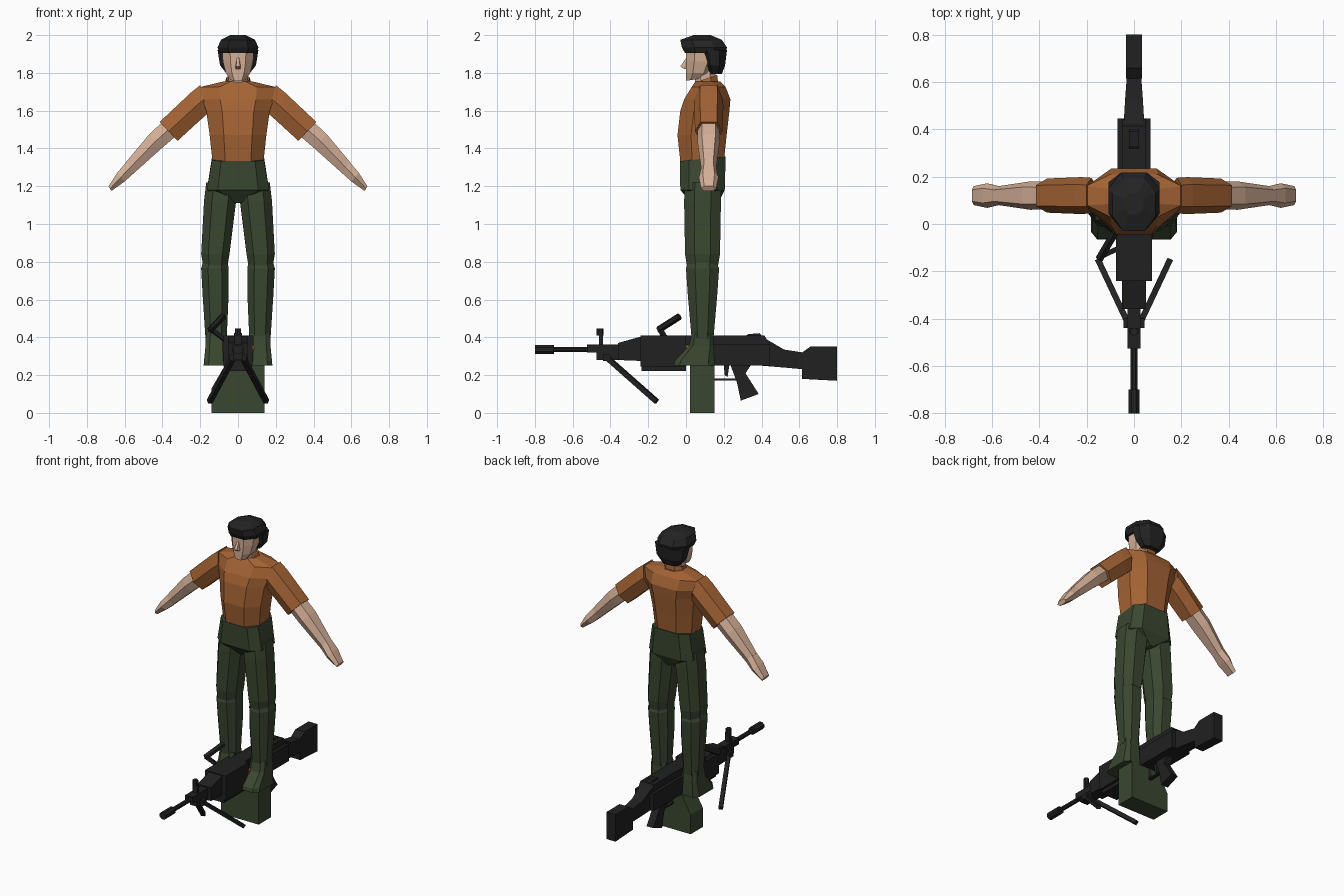
import bpy, bmesh, math
from mathutils import Vector


def material(name, rgb):
    m = bpy.data.materials.new(name)
    m.diffuse_color = (*rgb, 1)
    return m


ORANGE = material("orange_brown_cloth", (0.37, 0.125, 0.034))
GREEN = material("dark_green_cloth", (0.042, 0.062, 0.030))
SKIN = material("skin", (0.66, 0.43, 0.31))
BLACK = material("hair_black", (0.017, 0.017, 0.018))
METAL = material("gun_black", (0.015, 0.015, 0.016))
BRASS = material("brass", (0.42, 0.16, 0.04))


def loft(name, rings, mat, mirror=False):
    """Skin a list of equal-length point rings and cap both ends."""
    bm = bmesh.new()
    vs = [[bm.verts.new(p) for p in r] for r in rings]
    n = len(vs[0])
    for a, b in zip(vs, vs[1:]):
        for i in range(n):
            bm.faces.new((a[i], a[(i + 1) % n], b[(i + 1) % n], b[i]))
    bm.faces.new(vs[0])
    bm.faces.new(vs[-1])
    bmesh.ops.recalc_face_normals(bm, faces=bm.faces)
    me = bpy.data.meshes.new(name)
    bm.to_mesh(me)
    bm.free()
    me.materials.append(mat)
    ob = bpy.data.objects.new(name, me)
    bpy.context.collection.objects.link(ob)
    if mirror:
        ob.modifiers.new("mirror", 'MIRROR').use_mirror_merge = False
    return ob


def octa(z, x0, x1, y0, y1, tilt=0.0, a=0.5, b=0.45):
    """Horizontal chamfered ring filling the given bounds."""
    cx, cy, hx, hy = (x0 + x1) / 2, (y0 + y1) / 2, (x1 - x0) / 2, (y1 - y0) / 2
    pts = [(1, -b), (1, b), (a, 1), (-a, 1), (-1, b), (-1, -b), (-a, -1), (a, -1)]
    return [(cx + hx * u, cy + hy * v, z + tilt * hy * v) for u, v in pts]


def stack(name, rows, mat, mirror=False, **k):
    return loft(name, [octa(*r, **k) for r in rows], mat, mirror)


def sym(z, hx, y0, y1, tilt=0.0):
    return (z, -hx, hx, y0, y1, tilt)


def limb(name, rows, mat):
    """Arm part from rows of top point, bottom point (x, z) and half depth."""
    rings = []
    for tx, tz, bx, bz, h in rows:
        c = Vector(((tx + bx) / 2, 0.12, (tz + bz) / 2))
        u, v = Vector(((tx - bx) / 2, 0, (tz - bz) / 2)), Vector((0, h, 0))
        rings.append([c + v * p + u * q for p, q in
                      [(1, 0), (.6, 1), (-.6, 1), (-1, 0), (-.6, -1), (.6, -1)]])
    return loft(name, rings, mat, True)


def prism(name, prof, x0, x1, mat=METAL):
    """Side profile of (y, z) points extruded across x."""
    return loft(name, [[(x, y, z) for y, z in prof] for x in (x0, x1)], mat)


def box(name, hx, y0, y1, z0, z1, mat=METAL):
    return prism(name, [(y0, z0), (y1, z0), (y1, z1), (y0, z1)], -hx, hx, mat)


def rod(name, p, q, r, n=4, mirror=False, mat=METAL):
    p, q = Vector(p), Vector(q)
    rot = (q - p).to_track_quat('Z', 'Y')
    ring = [rot @ Vector((r * math.cos(t), r * math.sin(t), 0))
            for t in [math.tau * (i + .5) / n for i in range(n)]]
    return loft(name, [[e + v for v in ring] for e in (p, q)], mat, mirror)


# Shirt, collar and sleeves
stack("shirt", [sym(1.33, .135, -.03, .20), sym(1.47, .15, -.045, .215),
                sym(1.60, .168, -.03, .23), sym(1.66, .19, -.01, .235),
                sym(1.725, .20, .03, .21), sym(1.755, .075, .05, .18)], ORANGE)
stack("collar", [sym(1.735, .072, .035, .17, .2), sym(1.77, .06, .05, .165, .35)], ORANGE)
limb("sleeve", [(-.20, 1.735, -.16, 1.585, .075), (-.25, 1.695, -.20, 1.55, .078),
                (-.415, 1.54, -.32, 1.44, .072)], ORANGE)

# Bare forearms and hands
limb("forearm", [(-.395, 1.545, -.335, 1.46, .058), (-.47, 1.475, -.405, 1.40, .060),
                 (-.595, 1.325, -.55, 1.27, .040)], SKIN)
limb("hand", [(-.59, 1.33, -.55, 1.27, .040), (-.64, 1.27, -.60, 1.225, .052),
              (-.685, 1.20, -.67, 1.175, .040)], SKIN)

# Neck, head and nose
stack("neck", [sym(1.72, .05, .05, .16), sym(1.83, .05, .045, .155)], SKIN)
stack("head", [sym(1.765, .04, .0, .09, .15), sym(1.80, .065, .0, .13),
               sym(1.86, .08, .0, .16), sym(1.935, .085, .0, .17)], SKIN)
loft("nose", [[(-.006, .005, 1.885), (.006, .005, 1.885), (.006, .02, 1.885), (-.006, .02, 1.885)],
              [(-.010, -.030, 1.835), (.010, -.030, 1.835), (.018, .02, 1.83), (-.018, .02, 1.83)],
              [(-.010, -.012, 1.822), (.010, -.012, 1.822), (.016, .02, 1.82), (-.016, .02, 1.82)]], SKIN)

# Hair: cap on top, shell down the back and sides
stack("hair_cap", [sym(1.905, .098, -.005, .21), sym(1.935, .108, -.022, .217),
                   sym(1.975, .09, -.03, .19), sym(2.0, .04, .04, .13)], BLACK)
stack("hair_back", [sym(1.795, .06, .12, .19), sym(1.84, .095, .10, .207),
                    sym(1.92, .108, .07, .217)], BLACK)

# Trousers: hips, thighs, calves
stack("hips", [sym(1.11, .02, .03, .17), sym(1.18, .165, -.03, .205),
               sym(1.345, .138, -.033, .21, .1)], GREEN, a=.65, b=.6)
stack("thigh", [(1.22, -.168, -.005, -.005, .185), (1.12, -.18, -.01, -.01, .185),
                (.84, -.195, -.045, -.005, .18), (.78, -.185, -.055, .005, .17)], GREEN, True)
stack("calf", [(.80, -.185, -.055, .01, .16), (.765, -.195, -.05, .0, .175),
               (.62, -.187, -.05, .01, .165), (.39, -.172, -.06, .03, .145)], GREEN, True)

# Shoes
stack("shoe", [(.25, -.182, -.05, -.065, .15), (.275, -.18, -.053, -.06, .15),
               (.355, -.172, -.06, .015, .148), (.42, -.17, -.062, .032, .143)],
      GREEN, True, a=.6, b=.7)

# Ammunition box with one sloped upper corner
loft("ammo_box", [[(x, y, z) for x, z in [(-.14, 0), (.14, 0), (.14, .25), (-.07, .25), (-.14, .13)]]
                  for y in (.02, .15)], GREEN)
prism("ammo_belt", [(.0, .27), (.05, .27), (.05, .36), (.0, .36)], .07, .085, BRASS)

# Barrel, muzzle, gas block and front sight
rod("muzzle", (0, -.80, .335), (0, -.70, .335), .026, 8)
rod("barrel", (0, -.71, .335), (0, -.36, .335), .015, 8)
box("gas_block", .028, -.525, -.36, .32, .362)
box("gas_tube", .026, -.475, -.36, .28, .325)
box("bipod_mount", .045, -.44, -.40, .275, .31)
box("front_sight", .018, -.46, -.44, .36, .42)
rod("front_sight_post", (0, -.455, .41), (0, -.455, .447), .018, 6)

# Handguard, receiver and top cover
prism("handguard", [(-.36, .28), (-.235, .275), (-.235, .405), (-.36, .37)], -.05, .05)
box("front_receiver", .077, -.24, .0, .245, .41)
box("receiver_tray", .06, -.235, .0, .222, .25)
box("rear_receiver", .07, -.01, .445, .25, .365)
prism("top_cover", [(-.01, .36), (.445, .36), (.415, .41), (-.01, .41)], -.05, .05)
prism("rear_sight", [(.32, .41), (.40, .41), (.39, .422), (.33, .417)], -.022, .022)

# Stock tapering to the butt
loft("stock", [[(sx * hx, y, z) for sx, z in [(-1, z0), (1, z0), (1, z1), (-1, z1)]]
               for y, hx, z0, z1 in [(.40, .045, .25, .405), (.52, .038, .24, .335),
                                     (.63, .03, .23, .318)]], METAL)
prism("butt", [(.615, .18), (.80, .17), (.80, .352), (.66, .352), (.615, .32)], -.034, .034)

# Grip, trigger and guard
prism("pistol_grip", [(.235, .255), (.345, .255), (.31, .205), (.385, .10), (.29, .065), (.265, .15)][:2]
      + [(.315, .21), (.385, .10), (.29, .065), (.27, .16)], -.025, .025)
prism("trigger", [(.20, .255), (.23, .255), (.22, .19), (.205, .20)], -.008, .008)
box("trigger_guard", .012, .14, .27, .172, .182)
box("guard_front", .012, .14, .15, .172, .255)

# Bipod legs
rod("bipod_leg", (-.03, -.41, .285), (-.15, -.155, .06), .018, 4, True)

# Folded carry handle
rod("handle_arm", (-.06, -.10, .38), (-.145, -.14, .445), .015)
rod("handle_bar", (-.145, -.145, .44), (-.08, -.035, .51), .019, 6)
